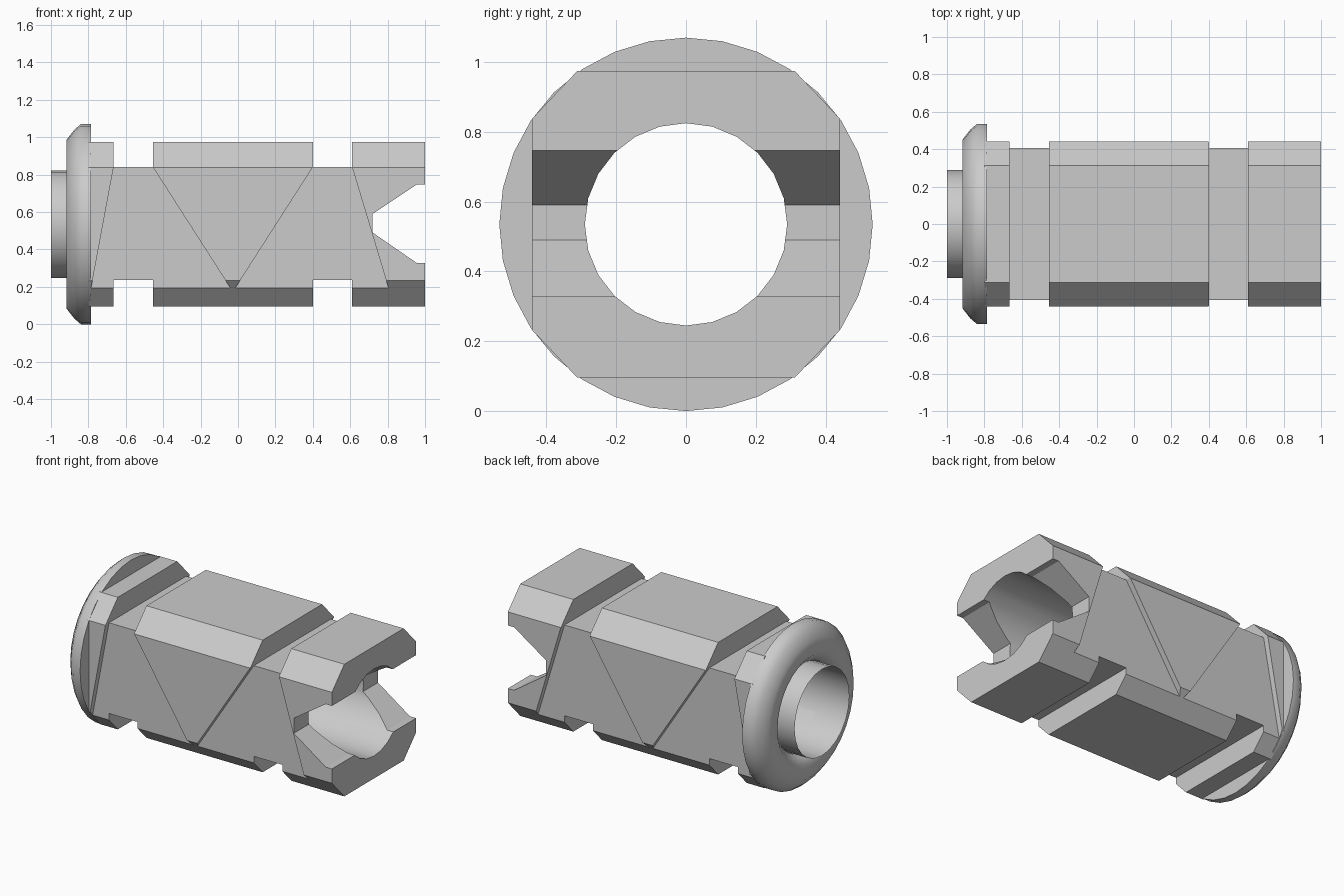
import bpy, bmesh, math

if "Cube" in bpy.data.objects:
    bpy.data.objects.remove(bpy.data.objects["Cube"])

CZ = 0.535  # height of the tube axis


def make_object(name, bm, angle=None):
    bmesh.ops.recalc_face_normals(bm, faces=bm.faces)
    mesh = bpy.data.meshes.new(name)
    bm.to_mesh(mesh)
    bm.free()
    ob = bpy.data.objects.new(name, mesh)
    bpy.context.collection.objects.link(ob)
    if angle:
        smooth(ob, angle)
    return ob


def smooth(ob, angle):
    bpy.ops.object.select_all(action='DESELECT')
    ob.select_set(True)
    bpy.context.view_layer.objects.active = ob
    bpy.ops.object.shade_smooth_by_angle(angle=math.radians(angle))


def prism(name, pts, axis, a, b):
    """Extrude a profile: (y, z) points along x, or (x, z) points along y."""
    bm = bmesh.new()
    place = (lambda p, t: (t, p[0], p[1])) if axis == 'x' else (lambda p, t: (p[0], t, p[1]))
    lo = [bm.verts.new(place(p, a)) for p in pts]
    hi = [bm.verts.new(place(p, b)) for p in pts]
    bm.faces.new(lo)
    bm.faces.new(hi)
    n = len(pts)
    for i in range(n):
        j = (i + 1) % n
        bm.faces.new((lo[i], lo[j], hi[j], hi[i]))
    return make_object(name, bm)


def lathe(name, profile, sides, closed, angle):
    """Revolve (x, radius) points around the tube axis."""
    bm = bmesh.new()
    rings = []
    for x, r in profile:
        rings.append([bm.verts.new((x, r * math.sin(2 * math.pi * k / sides),
                                    CZ + r * math.cos(2 * math.pi * k / sides)))
                      for k in range(sides)])
    for i in range(len(rings) if closed else len(rings) - 1):
        p, q = rings[i], rings[(i + 1) % len(rings)]
        for k in range(sides):
            m = (k + 1) % sides
            bm.faces.new((p[k], p[m], q[m], q[k]))
    return make_object(name, bm, angle)


def octagon(w, h, wt, hs):
    return [(w, CZ + hs), (wt, CZ + h), (-wt, CZ + h), (-w, CZ + hs),
            (-w, CZ - hs), (-wt, CZ - h), (wt, CZ - h), (w, CZ - hs)]


# Body: chamfered block
body = prism("body", octagon(0.442, 0.439, 0.312, 0.302), 'x', -0.80, 1.0)
cutters = []

# Grooves across the top and bottom
for x0, x1 in ((-0.665, -0.455), (0.40, 0.61)):
    for z0, z1 in ((0.84, 1.2), (-0.1, 0.237)):
        cutters.append(prism("groove_cutter", [(x0, z0), (x1, z0), (x1, z1), (x0, z1)],
                             'y', -0.7, 0.7))

# Flared recesses on both sides, leaving a triangular panel between them
flares = ([(-0.665, 1.1), (-0.665, 0.84), (-0.787, 0.185), (-0.035, 0.185),
           (-0.455, 0.84), (-0.455, 1.1)],
          [(0.40, 1.1), (0.40, 0.84), (-0.02, 0.185), (0.807, 0.185),
           (0.61, 0.84), (0.61, 1.1)])
for s in (-1, 1):
    for pts in flares:
        cutters.append(prism("recess_cutter", pts, 'y', s * 0.405, s * 0.7))

# Notch through the open end
cutters.append(prism("notch_cutter", [(1.1, 0.747), (0.955, 0.747), (0.72, 0.59), (0.72, 0.49),
                                      (0.955, 0.328), (1.1, 0.328)], 'y', -0.7, 0.7))

# Bore
bore = [(0.29 * math.cos(2 * math.pi * k / 24), CZ + 0.29 * math.sin(2 * math.pi * k / 24))
        for k in range(24)]
cutters.append(prism("bore_cutter", bore, 'x', -1.1, 1.1))

for c in cutters:
    mod = body.modifiers.new("cut", 'BOOLEAN')
    mod.operation = 'DIFFERENCE'
    mod.solver = 'EXACT'
    mod.object = c
deps = bpy.context.evaluated_depsgraph_get()
body.data = bpy.data.meshes.new_from_object(body.evaluated_get(deps))
body.modifiers.clear()
for c in cutters:
    bpy.data.objects.remove(c, do_unlink=True)
smooth(body, 25)

# Flange: rounded rim with a shallow inner recess
lathe("flange", [(-0.787, 0.292), (-0.787, 0.535), (-0.84, 0.535), (-0.875, 0.505), (-0.918, 0.45),
                 (-0.918, 0.35), (-0.87, 0.292)], 32, True, 60)

# Thin collar at the flange end
lathe("collar", [(-1.0, 0.288), (-0.78, 0.288)], 24, False, 40)
